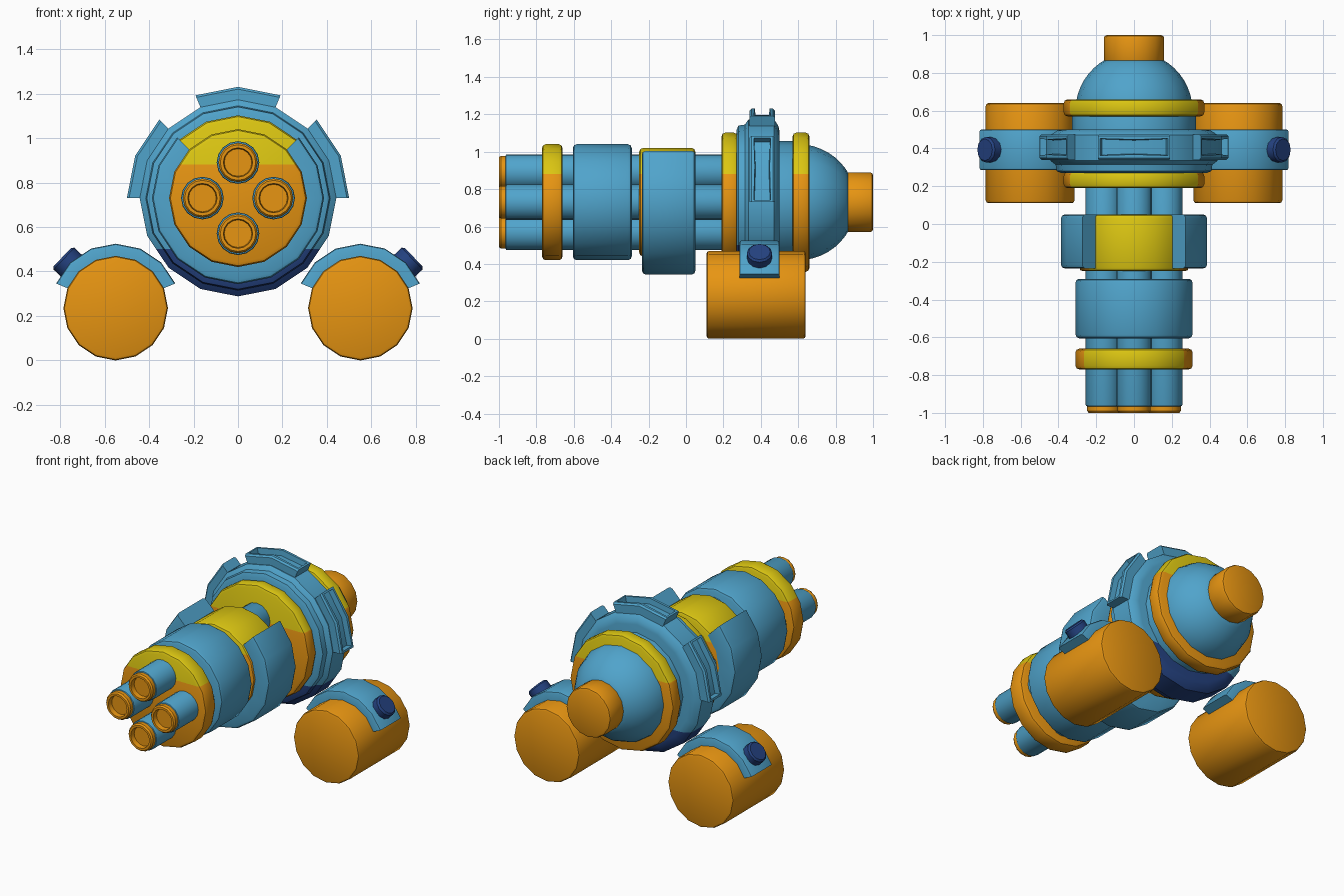
import bpy, bmesh, math
from mathutils import Matrix, Vector

if "Cube" in bpy.data.objects:
    bpy.data.objects.remove(bpy.data.objects["Cube"])

AXIS = 0.73     # height of the main barrel axis
SPLIT = 0.88    # above this height the orange bands are yellow


def material(name, rgb):
    m = bpy.data.materials.new(name)
    m.diffuse_color = (*rgb, 1)
    m.use_nodes = True
    m.node_tree.nodes["Principled BSDF"].inputs["Base Color"].default_value = m.diffuse_color
    return m


BLUE = material("steel_blue", (0.08, 0.37, 0.60))
ORANGE = material("orange", (0.80, 0.30, 0.006))
YELLOW = material("yellow", (0.72, 0.57, 0.006))
NAVY = material("navy", (0.018, 0.055, 0.22))


def finish(bm, name, mats, split=None):
    """Make the object; optional cut at a height gives faces above it the second material."""
    if split is not None:
        bmesh.ops.bisect_plane(bm, geom=bm.verts[:] + bm.edges[:] + bm.faces[:],
                               plane_co=(0, 0, split), plane_no=(0, 0, 1))
        for f in bm.faces:
            f.material_index = int(f.calc_center_median().z > split)
    me = bpy.data.meshes.new(name)
    bm.to_mesh(me)
    bm.free()
    for m in mats:
        me.materials.append(m)
    ob = bpy.data.objects.new(name, me)
    bpy.context.collection.objects.link(ob)
    bpy.ops.object.select_all(action='DESELECT')
    ob.select_set(True)
    bpy.context.view_layer.objects.active = ob
    bpy.ops.object.shade_smooth_by_angle(angle=math.radians(36))
    return ob


def revolve(profile, x=0, z=AXIS, n=16, start=0, end=360):
    """Spin a (y, radius) profile about a y-parallel axis; angles run from straight up to +x.
    A partial sweep treats the profile as a closed cross-section."""
    full = end - start == 360
    bm = bmesh.new()
    rings = []
    for i in range(n if full else n + 1):
        a = math.radians(start + (end - start) * i / n)
        rings.append([bm.verts.new((x + r * math.sin(a), y, z + r * math.cos(a)))
                      for y, r in profile])
    k = len(profile)
    for i in range(n):
        p, q = rings[i], rings[(i + 1) % len(rings)]
        for j in range(k - 1 if full else k):
            bm.faces.new((p[j], p[(j + 1) % k], q[(j + 1) % k], q[j]))
    if full:
        bm.faces.new([r[0] for r in rings])
        bm.faces.new([r[-1] for r in rings])
    else:
        bm.faces.new(rings[0])
        bm.faces.new(rings[-1])
    bmesh.ops.recalc_face_normals(bm, faces=bm.faces[:])
    return bm


def drum(y0, y1, r, b=0.02):
    """Profile of a cylinder with bevelled rims."""
    c = 0.3 * b
    return [(y0, r - b), (y0 + c, r - c), (y0 + b, r),
            (y1 - b, r), (y1 - c, r - c), (y1, r - b)]


# Four barrels with hollow orange muzzles
for i, (dx, dz) in enumerate([(0, 1), (1, 0), (0, -1), (-1, 0)]):
    x, z = dx * 0.16, AXIS + dz * 0.16
    finish(revolve(drum(-0.965, 0.3, 0.096, 0.008), x, z), f"barrel_{i}", [BLUE])
    finish(revolve([(-0.95, 0.088), (-0.99, 0.088), (-1.0, 0.08), (-1.0, 0.066),
                    (-0.97, 0.062)], x, z), f"muzzle_{i}", [ORANGE])

# Orange bands with yellow tops
for name, y0, y1, r in [("front_band", -0.77, -0.66, 0.31), ("clamp_core", -0.25, 0.05, 0.29),
                        ("collar_front", 0.19, 0.275, 0.372), ("collar_rear", 0.57, 0.66, 0.372)]:
    finish(revolve(drum(y0, y1, r)), name, [ORANGE, YELLOW], SPLIT)

# Blue barrel sleeve, open-topped clamp and receiver body
finish(revolve(drum(-0.605, -0.29, 0.31)), "barrel_sleeve", [BLUE])
clamp = drum(-0.235, 0.05, 0.387) + [(0.05, 0.27), (-0.235, 0.27)]
finish(revolve(clamp, n=12, start=45, end=315), "clamp", [BLUE])
finish(revolve(drum(0.25, 0.62, 0.328)), "receiver", [BLUE])

# Large stepped disc with navy underside
disc = [(0.27, 0.385), (0.28, 0.41), (0.315, 0.415), (0.325, 0.43), (0.335, 0.442),
        (0.47, 0.442), (0.48, 0.43), (0.495, 0.405), (0.5, 0.38)]
finish(revolve(disc), "main_disc", [NAVY, BLUE], 0.50)

# Three recessed handles around the disc
for i, a in enumerate((-67.5, 0, 67.5)):
    bm = revolve([(0.34, 0.42), (0.34, 0.49), (0.35, 0.5), (0.465, 0.5), (0.475, 0.49),
                  (0.475, 0.42)], n=2, start=a - 22.5, end=a + 22.5)

    def radial(f):
        c = f.calc_center_median()
        return Vector((c.x, 0, c.z - AXIS)).length
    top = [f for f in bm.faces if abs(f.normal.y) < 0.1 and radial(f) > 0.48]
    bmesh.ops.inset_region(bm, faces=top, thickness=0.018)
    bmesh.ops.inset_region(bm, faces=top, thickness=0.004, depth=-0.035)
    finish(bm, f"disc_handle_{i}", [BLUE])

# Rear dome and end cap
R, CY = 0.31, 0.60
dome = [(CY + R * math.sin(t), R * math.cos(t))
        for t in (math.radians(62 * j / 8) for j in range(9))]
finish(revolve(dome, n=16), "rear_dome", [BLUE])
finish(revolve(drum(0.85, 1.0, 0.16, 0.016)), "rear_cap", [ORANGE])

# Side tanks, saddles and knobs
for side, s in (("right", 1), ("left", -1)):
    x, z = s * 0.55, 0.235
    finish(revolve(drum(0.11, 0.64, 0.235, 0.015), x, z), f"{side}_tank", [ORANGE])
    saddle = drum(0.285, 0.5, 0.29, 0.012) + [(0.5, 0.22), (0.285, 0.22)]
    finish(revolve(saddle, x, z, n=6, start=-67.5, end=67.5), f"{side}_saddle", [BLUE])
    d = Vector((s * 0.72, 0, 0.69)).normalized()
    bm = bmesh.new()
    spin = Matrix.Translation(Vector((x, 0.393, z)) + d * 0.297) @ \
        d.to_track_quat('Z', 'Y').to_matrix().to_4x4()
    bmesh.ops.create_cone(bm, cap_ends=True, segments=12, radius1=0.068, radius2=0.068,
                          depth=0.07, matrix=spin)
    rims = [e for e in bm.edges if any(len(f.verts) > 4 for f in e.link_faces)]
    bmesh.ops.bevel(bm, geom=rims, offset=0.01, segments=1, affect='EDGES')
    finish(bm, f"{side}_knob", [NAVY])
